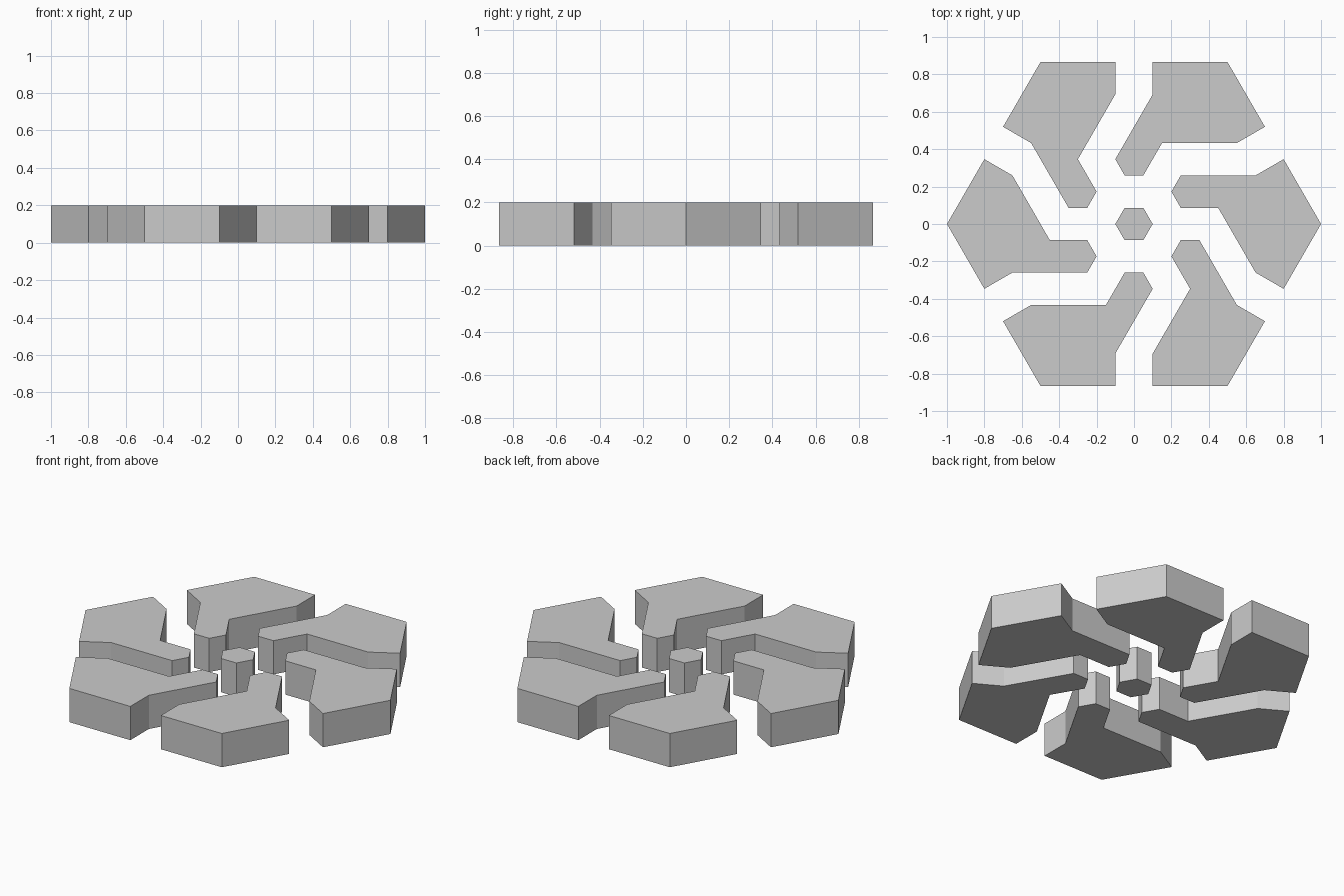
import bpy, bmesh, math
from mathutils import Matrix, Vector

if "Cube" in bpy.data.objects:
    bpy.data.objects.remove(bpy.data.objects["Cube"])

HEIGHT = 0.2
R3 = math.sqrt(3)


def prism(name, outline, angle=0.0):
    """Extrude a flat outline upward from z = 0, turned about the z axis."""
    bm = bmesh.new()
    rot = Matrix.Rotation(angle, 3, 'Z')
    base = bm.faces.new([bm.verts.new(rot @ Vector((x, y, 0))) for x, y in outline])
    top = bmesh.ops.extrude_face_region(bm, geom=[base])["geom"]
    bmesh.ops.translate(bm, vec=(0, 0, HEIGHT),
                        verts=[v for v in top if isinstance(v, bmesh.types.BMVert)])
    bmesh.ops.recalc_face_normals(bm, faces=bm.faces)
    mesh = bpy.data.meshes.new(name)
    bm.to_mesh(mesh)
    bm.free()
    obj = bpy.data.objects.new(name, mesh)
    bpy.context.collection.objects.link(obj)
    return obj


# Corner segment with an arm reaching toward the centre (y in units of sqrt(3))
segment = [(1, 0), (0.8, 0.2), (0.65, 0.15), (0.25, 0.15), (0.2, 0.1),
           (0.25, 0.05), (0.45, 0.05), (0.65, -0.15), (0.8, -0.2)]
segment = [(x, y * R3) for x, y in segment]

# Six identical segments around the ring
for i in range(6):
    prism(f"corner_segment_{i + 1}", segment, math.radians(60 * i))

# Small hexagonal post in the middle
prism("center_hexagon", [(0.1 * math.cos(math.radians(60 * k)),
                          0.1 * math.sin(math.radians(60 * k))) for k in range(6)])
